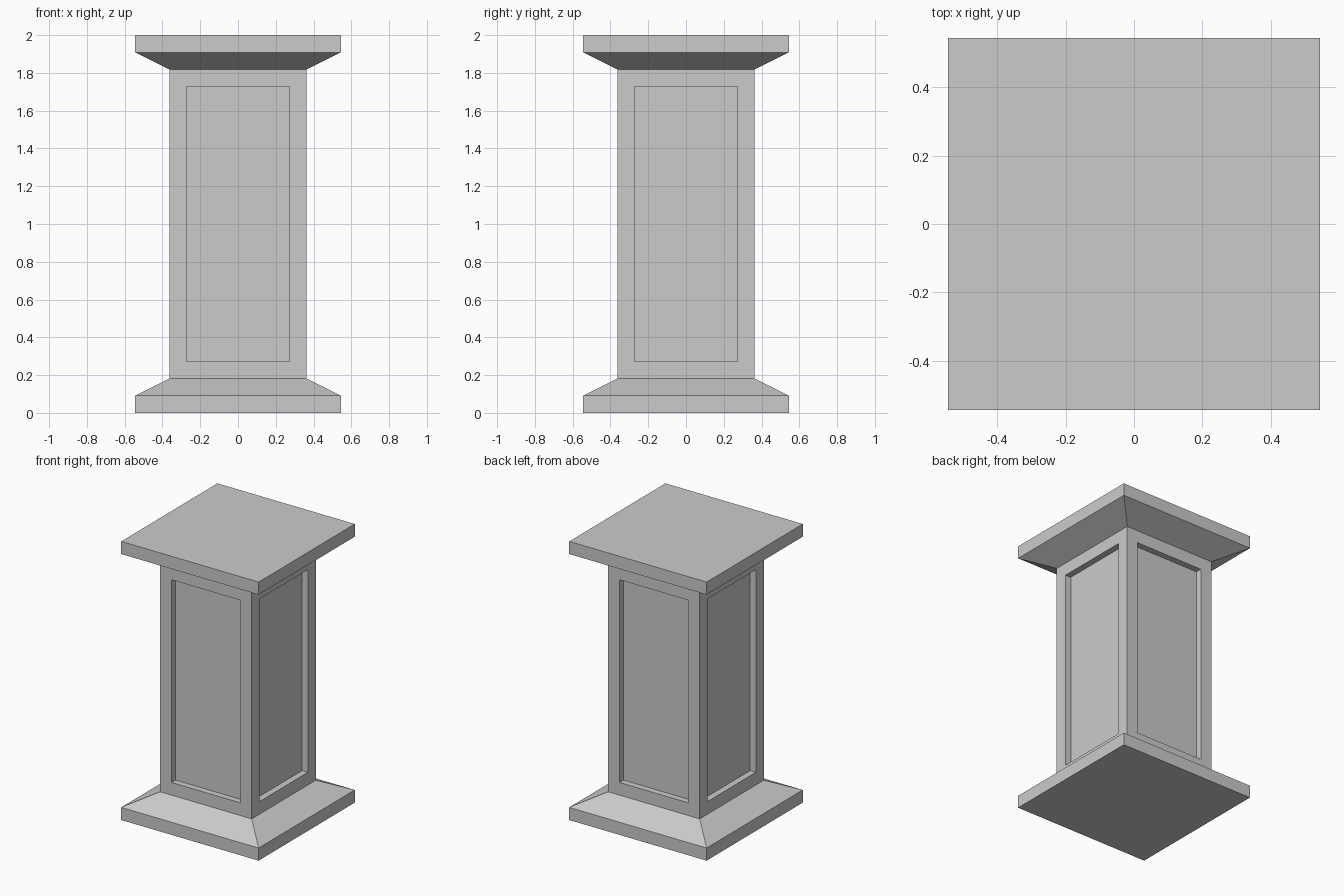
import bpy, bmesh

if "Cube" in bpy.data.objects:
    bpy.data.objects.remove(bpy.data.objects["Cube"])

U = 1 / 11  # design unit: the pedestal is 22 units tall

# Square profile from bottom to top: (half width, height)
profile = [(6, 0), (6, 1), (4, 2), (4, 20), (6, 21), (6, 22)]
SHAFT = 2  # index of the profile segment that forms the shaft

bm = bmesh.new()
rings = [[bm.verts.new((sx * w * U, sy * w * U, z * U))
          for sx, sy in ((-1, -1), (1, -1), (1, 1), (-1, 1))]
         for w, z in profile]

# Plinth, shaft and cap sides
shaft_faces = []
for i, (low, high) in enumerate(zip(rings, rings[1:])):
    for k in range(4):
        n = (k + 1) % 4
        face = bm.faces.new((low[k], low[n], high[n], high[k]))
        if i == SHAFT:
            shaft_faces.append(face)

# Bottom and top
bm.faces.new(rings[0][::-1])
bm.faces.new(rings[-1])
bm.normal_update()

# Recessed panels with straight walls on the four shaft sides
bmesh.ops.inset_individual(bm, faces=shaft_faces, thickness=U, use_even_offset=True)
bm.normal_update()
bmesh.ops.inset_individual(bm, faces=shaft_faces, thickness=0, depth=-0.5 * U)
bm.normal_update()

mesh = bpy.data.meshes.new("pedestal")
bm.to_mesh(mesh)
bm.free()
bpy.context.collection.objects.link(bpy.data.objects.new("pedestal", mesh))
